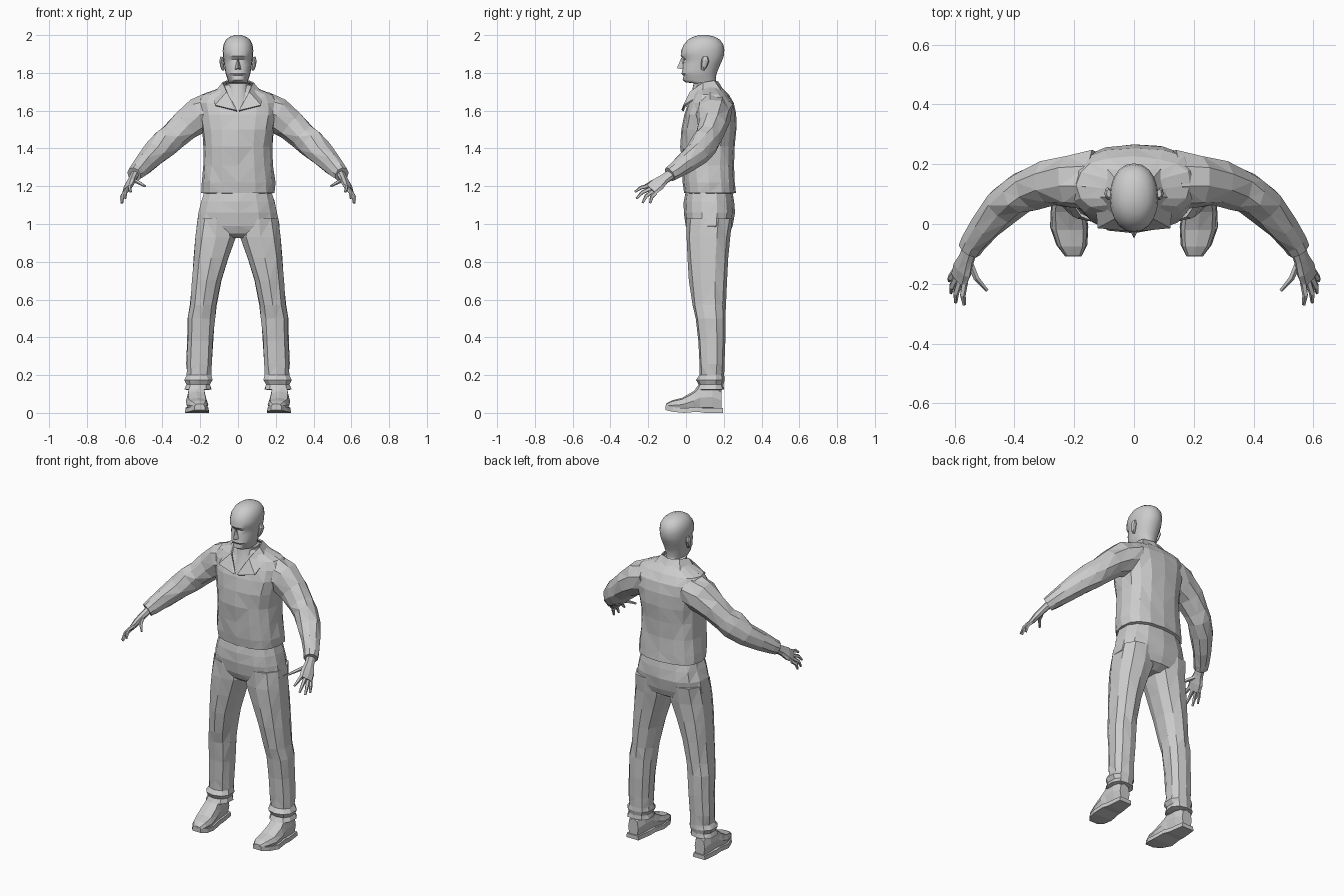
import bpy, bmesh, math, random
from mathutils import Vector

random.seed(4)


def ring(c, u, v, n, p=2.0, jit=0.0):
    """Superellipse cross-section around c, spanned by vectors u and v."""
    pts = []
    for i in range(n):
        a = 2 * math.pi * i / n
        s, k = math.sin(a), math.cos(a)
        s = math.copysign(abs(s) ** (2 / p), s)
        k = math.copysign(abs(k) ** (2 / p), k)
        f = 1 + random.uniform(-jit, jit)
        pts.append(Vector(c) + (Vector(u) * s + Vector(v) * k) * f)
    return pts


def loft(bm, rings):
    vs = [[bm.verts.new(p) for p in r] for r in rings]
    n = len(vs[0])
    for a, b in zip(vs, vs[1:]):
        for i in range(n):
            j = (i + 1) % n
            bm.faces.new((a[i], a[j], b[j], b[i]))
    bm.faces.new(vs[0])
    bm.faces.new(vs[-1])


def stack(bm, rows, n, p=2.0, jit=0.0):
    """Rows of (z, x_min, x_max, y_front, y_back)."""
    loft(bm, [ring(((a + b) / 2, (f + k) / 2, z), ((b - a) / 2, 0, 0),
                   (0, (f - k) / 2, 0), n, p, jit) for z, a, b, f, k in rows])


def tube(bm, path, wide, n, p=2.0, jit=0.0):
    """Path points of (x, y, z, radius along wide, other radius)."""
    pts = [Vector(q[:3]) for q in path]
    rings = []
    for i, q in enumerate(path):
        t = (pts[min(i + 1, len(pts) - 1)] - pts[max(i - 1, 0)]).normalized()
        w = Vector(wide)
        u = (w - t * w.dot(t)).normalized()
        rings.append(ring(pts[i], u * q[3], t.cross(u) * q[4], n, p, jit))
    loft(bm, rings)


def finish(name, bm, mirror=False, smooth=None, tri=True):
    bmesh.ops.recalc_face_normals(bm, faces=bm.faces)
    if tri:
        bmesh.ops.triangulate(bm, faces=bm.faces, quad_method='SHORT_EDGE')
    me = bpy.data.meshes.new(name)
    bm.to_mesh(me)
    bm.free()
    ob = bpy.data.objects.new(name, me)
    bpy.context.collection.objects.link(ob)
    if mirror:
        ob.modifiers.new("mirror", 'MIRROR').use_clip = False
    if smooth:
        bpy.ops.object.select_all(action='DESELECT')
        ob.select_set(True)
        bpy.context.view_layer.objects.active = ob
        bpy.ops.object.shade_smooth_by_angle(angle=math.radians(smooth))
    return ob


def sym(rows):
    return [(z, -r, r, f, b) for z, r, f, b in rows]


# shirt body, with blousing above the hem
bm = bmesh.new()
stack(bm, sym([(1.16, .175, .01, .24), (1.165, .195, -.008, .262), (1.22, .195, -.015, .258),
               (1.31, .185, -.022, .255), (1.41, .18, -.028, .26), (1.5, .19, -.028, .268),
               (1.58, .21, -.012, .268), (1.64, .215, .012, .255), (1.685, .19, .035, .225),
               (1.715, .11, .045, .195), (1.735, .07, .05, .17)]), 16, 2.5, .025)
finish("shirt", bm)

# collar wings folding down either side of the open neck
bm = bmesh.new()
top = [(0, .17, 1.755), (.06, .15, 1.76), (.083, .09, 1.75), (.06, .02, 1.70), (.004, -.018, 1.6)]
low = [(0, .205, 1.70), (.095, .19, 1.70), (.13, .09, 1.69), (.122, -.014, 1.63), (.02, -.024, 1.605)]
a, b = ([bm.verts.new(p) for p in row] for row in (top, low))
for i in range(4):
    bm.faces.new((a[i], a[i + 1], b[i + 1], b[i]))
ob = finish("collar", bm, mirror=True)
ob.modifiers.new("thickness", 'SOLIDIFY').thickness = .008

# sleeves
bm = bmesh.new()
tube(bm, [(.13, .145, 1.60, .10, .105), (.21, .145, 1.575, .098, .09), (.28, .137, 1.522, .083, .08),
          (.345, .118, 1.462, .072, .074), (.385, .1, 1.43, .078, .07), (.44, .06, 1.375, .066, .066),
          (.495, -.005, 1.322, .058, .054), (.535, -.06, 1.278, .046, .045),
          (.55, -.085, 1.262, .04, .04)], (0, 0, 1), 9, 2.0, .06)
finish("sleeve", bm, mirror=True)

# hands: palm, four fingers and a thumb
bm = bmesh.new()
across = (.035, .045, -.035)
tube(bm, [(.545, -.075, 1.265, .028, .022), (.56, -.115, 1.238, .03, .02), (.574, -.15, 1.21, .043, .02),
          (.586, -.185, 1.182, .042, .014)], across, 8, 2.4)
fingers = [((.567, -.195, 1.203), (.568, -.27, 1.17)), ((.583, -.19, 1.187), (.597, -.262, 1.135)),
           ((.595, -.178, 1.173), (.613, -.23, 1.112)), ((.601, -.16, 1.165), (.618, -.19, 1.11)),
           ((.55, -.13, 1.23), (.492, -.222, 1.2))]
for s, e in fingers:
    s, e = Vector(s), Vector(e)
    m = s.lerp(e, .5) + Vector((.006, -.006, .006))
    tube(bm, [(*s, .012, .011), (*m, .0105, .01), (*e, .006, .006)], across, 5)
finish("hand", bm, mirror=True)

# trousers: seat, then legs with bunched cuffs
bm = bmesh.new()
stack(bm, sym([(1.2, .17, .005, .24), (1.12, .195, -.01, .255), (1.06, .21, -.01, .258),
               (.99, .222, 0, .245), (.95, .2, .015, .23), (.925, .1, .05, .19)]), 14, 2.5, .02)
finish("trouser_seat", bm)
bm = bmesh.new()
stack(bm, [(1.03, .01, .215, 0, .25), (.93, .006, .228, .002, .235), (.82, .045, .238, .01, .222),
           (.7, .085, .246, .018, .215), (.57, .112, .256, .032, .21), (.5, .12, .268, .05, .21),
           (.38, .13, .27, .064, .208), (.26, .135, .276, .07, .205), (.2, .14, .272, .072, .2),
           (.175, .132, .286, .055, .206), (.15, .146, .274, .066, .2), (.125, .14, .286, .05, .203),
           (.12, .16, .265, .07, .18)], 10, 2.4, .035)
finish("trouser_leg", bm, mirror=True)

# shoes, lofted from toe to heel, with a sole slab
bm = bmesh.new()
loft(bm, [ring((x, y, (lo + hi) / 2), (w, 0, 0), (0, 0, (hi - lo) / 2), 8, 2.8)
          for y, x, w, lo, hi in [(-.107, .203, .026, .024, .048), (-.075, .208, .046, .014, .066),
                                  (-.02, .215, .058, .008, .08), (.04, .22, .056, .012, .115),
                                  (.075, .22, .05, .014, .15), (.14, .222, .047, .012, .155),
                                  (.188, .224, .034, .012, .12)]])
finish("shoe", bm, mirror=True)
bm = bmesh.new()
outline = [(-.108, .203, .028, .015), (-.07, .208, .052, .006), (-.01, .217, .064, 0),
           (.06, .22, .058, .006), (.1, .222, .052, 0), (.195, .224, .04, 0)]
loft(bm, [[Vector((x + sx * w, y, lo + h)) for sx, h in ((-1, 0), (1, 0), (.95, .025), (-.95, .025))]
          for y, x, w, lo in outline])
finish("shoe_sole", bm, mirror=True)

# head and neck, ring profile gives chin, lips, eye sockets and brow
bm = bmesh.new()
stack(bm, sym([(1.62, .075, .0, .16), (1.69, .062, .03, .165), (1.745, .06, .04, .16),
               (1.75, .05, -.002, .158), (1.762, .054, -.018, .158), (1.785, .062, -.013, .16),
               (1.797, .066, -.024, .163), (1.81, .068, -.02, .167), (1.845, .074, -.018, .182),
               (1.87, .077, -.01, .193), (1.89, .08, -.028, .2), (1.92, .081, -.025, .203),
               (1.95, .077, -.012, .198), (1.975, .064, .01, .18), (1.99, .046, .035, .155),
               (2.0, .018, .07, .115)]), 20, 2.15)
finish("head", bm, smooth=35, tri=False)

# nose wedge
bm = bmesh.new()
br, tip, l, r, back = (bm.verts.new(p) for p in ((0, -.024, 1.882), (0, -.048, 1.825), (-.018, -.012, 1.818),
                                                 (.018, -.012, 1.818), (0, .0, 1.86)))
for f in ((br, l, tip), (br, tip, r), (tip, l, r), (br, back, l), (br, r, back), (l, back, r)):
    bm.faces.new(f)
finish("nose", bm)

# ears
bm = bmesh.new()
tube(bm, [(.078, .088, 1.815, .008, .007), (.084, .095, 1.835, .016, .01), (.088, .102, 1.865, .021, .011),
          (.084, .102, 1.885, .013, .008)], (0, 1, 0), 8)
finish("ear", bm, mirror=True)
